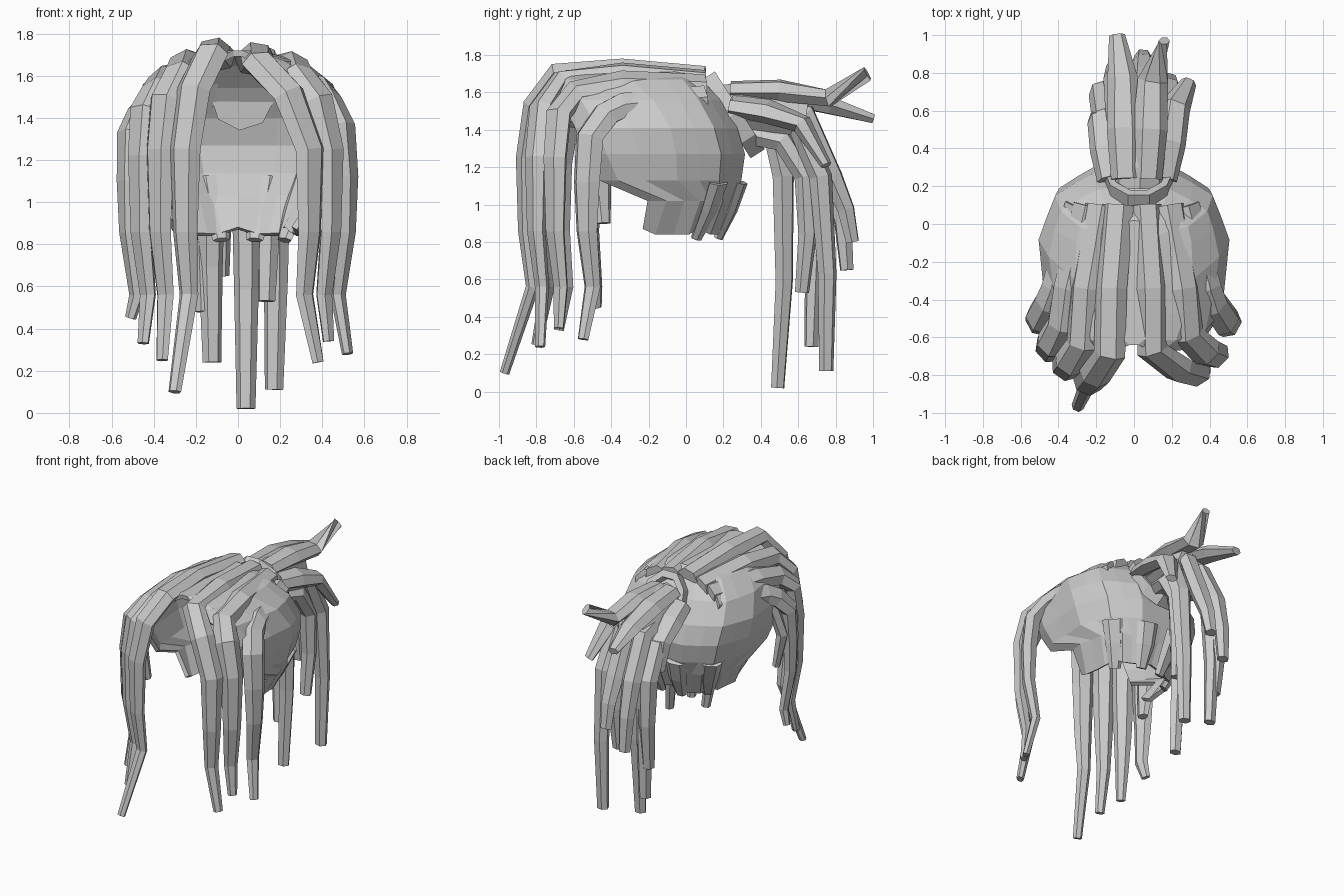
import bpy, bmesh, math
from mathutils import Vector

if "Cube" in bpy.data.objects:
    bpy.data.objects.remove(bpy.data.objects["Cube"])

def to_object(name, bm):
    bmesh.ops.recalc_face_normals(bm, faces=bm.faces)
    me = bpy.data.meshes.new(name)
    bm.to_mesh(me)
    bm.free()
    ob = bpy.data.objects.new(name, me)
    bpy.context.collection.objects.link(ob)
    return ob

def bridge(bm, a, b, closed=True):
    n = len(a)
    for i in range(n if closed else n - 1):
        j = (i + 1) % n
        bm.faces.new((a[i], a[j], b[j], b[i]))

def lock(name, pts, widths, thick=0.7, centre_y=-0.25, sides=6):
    """Faceted strand swept along pts; widths are (start, middle, end)."""
    P = [Vector(p) for p in pts]
    n = len(P)
    bm = bmesh.new()
    rings = []
    for k, p in enumerate(P):
        t = (P[min(k + 1, n - 1)] - P[max(k - 1, 0)]).normalized()
        out = p - Vector((0, centre_y, min(p.z, 1.2)))
        side = t.cross(out).normalized()
        up = side.cross(t)
        f = 2 * k / (n - 1)
        w0, w1, w2 = widths
        w = w0 + (w1 - w0) * f if f < 1 else w1 + (w2 - w1) * (f - 1)
        th = max(w * thick, 0.05)
        rings.append([bm.verts.new(p + side * (w / 2 * math.cos(a)) + up * (th / 2 * math.sin(a)))
                      for a in (2 * math.pi * i / sides for i in range(sides))])
    for a, b in zip(rings, rings[1:]):
        bridge(bm, a, b)
    bm.faces.new(rings[0])
    bm.faces.new(rings[-1])
    return to_object(name, bm)

# Hollow scalp shell, open at the face and below: z, half width, back y, front radius, sweep
bm = bmesh.new()
rings, N = [], 16
for z, hw, yb, rf, sweep in [(.84, .29, .19, .26, 105), (1.02, .39, .26, .30, 98),
                             (1.13, .44, .30, .48, 128), (1.27, .48, .32, .58, 130),
                             (1.41, .495, .28, .61, 134), (1.56, .44, .19, .61, 146),
                             (1.67, .31, .09, .56, 162), (1.72, .10, .02, .50, 172)]:
    ring = []
    for i in range(N + 1):
        a = math.radians(sweep * (2 * i / N - 1))
        s, c = math.sin(a), math.cos(a)
        r = 1.0 + (0.025 if i % 2 else -0.01)
        zz = z + (0.03 if z < 0.9 and i % 4 == 0 else 0)
        ring.append(bm.verts.new((hw * r * math.copysign(abs(s) ** 0.75, s),
                                  -0.15 + (yb + 0.15 if c > 0 else rf) * r * math.copysign(abs(c) ** 0.85, c), zz)))
    rings.append(ring)
for a, b in zip(rings, rings[1:]):
    bridge(bm, a, b, False)
top = rings[-1]
for i in range(N // 2 - 1):
    bm.faces.new((top[i], top[i + 1], top[N - i - 1], top[N - i]))
bm.faces.new(top[N // 2 - 1:N // 2 + 2])
scalp = to_object("scalp_shell", bm)
m = scalp.modifiers.new("thickness", 'SOLIDIFY')
m.thickness, m.offset = 0.03, -1

# Long strands swept forward over the crown and hanging beside the face
def front_strand(name, brow, cheek, tip):
    b, c, t = Vector(brow), Vector(cheek), Vector(tip)
    shoulder = (b + c) / 2 + Vector((.02 * math.copysign(1, b.x), -.035, .06))
    pts = [(b.x * .65, .10, b.z * .5 + .83), (b.x * .92, -.34, b.z + .05 - .5 * max(0, b.z - 1.64)), b, shoulder, c,
           (c.x, c.y, .86), (c.x * .93, c.y + .03, .56), t]
    lock(name, pts, (.17, .17, .065), .72)

for i, strand in enumerate([
        ((-.13, -.69, 1.70), (-.25, -.85, 1.25), (-.30, -.97, .10)),
        ((-.28, -.64, 1.61), (-.37, -.77, 1.25), (-.36, -.80, .25)),
        ((-.39, -.54, 1.53), (-.46, -.67, 1.22), (-.45, -.68, .33)),
        ((-.46, -.42, 1.43), (-.515, -.52, 1.10), (-.51, -.48, .45)),
        ((.10, -.67, 1.66), (.34, -.80, 1.25), (.38, -.78, .24)),
        ((.29, -.59, 1.60), (.44, -.70, 1.25), (.43, -.68, .34)),
        ((.43, -.43, 1.48), (.51, -.53, 1.12), (.52, -.55, .28))]):
    front_strand(f"front_strand_{i + 1}", *strand)
lock("short_side_strand", [(-.44, -.40, 1.4), (-.49, -.46, 1.15), (-.45, -.44, .90)], (.12, .13, .08))

# Short tufts at the nape
for i, x in enumerate((-.22, -.08, .08, .22)):
    y = .19 - 2.8 * x * x
    lock(f"nape_tuft_{i + 1}", [(x * 1.5, y + .12, 1.12), (x * 1.25, y + .07, .97), (x, y, .82)], (.16, .14, .08), .45)

# Tilted tie band around the tail
bm = bmesh.new()
axis, down, c = Vector((0, .84, .54)), Vector((0, .54, -.84)), Vector((.025, .25, 1.48))
loops = []
for r, h in [(.80, -.045), (1, -.045), (1, .045), (.80, .045)]:
    loops.append([bm.verts.new(c + axis * h + down * (.26 * r * math.cos(a)) + Vector((.185 * r * math.sin(a), 0, 0)))
                  for a in (2 * math.pi * (i + .5) / 10 for i in range(10))])
for k in range(4):
    bridge(bm, loops[k], loops[(k + 1) % 4])
to_object("tail_tie", bm)

# Tail root passing through the tie
lock("tail_root", [(.02, .20, 1.49), (.02, .30, 1.50), (.02, .45, 1.49), (.02, .64, 1.46)], (.30, .31, .24), 1.0, -.2, 8)

# Tail flicks: bend, then tip
for i, (bend, tip) in enumerate([((.10, .76, 1.57), (.16, .97, 1.70)), ((-.06, .77, 1.53), (-.09, 1.0, 1.46)),
                                 ((.22, .62, 1.43), (.29, .75, 1.21)), ((-.17, .56, 1.38), (-.19, .60, 1.18))]):
    z = 1.61 if i < 2 else 1.53
    root = Vector((bend[0] * .7, .24, z))
    lock(f"tail_flick_{i + 1}", [root, root.lerp(Vector(bend), .5) + Vector((0, 0, .02)), bend, tip],
         (.16, .20, .085), .65, .1)

# Hanging tail locks: side offset, height at the bend, bend y, tip y, tip z
for i, (x, zb, yb, yt, zt) in enumerate([(.05, 1.48, .64, .89, .80), (-.09, 1.44, .64, .86, .65),
                                         (.04, 1.36, .47, .49, .02), (-.13, 1.38, .54, .67, .24),
                                         (.18, 1.42, .60, .75, .11), (.14, 1.34, .52, .62, .53),
                                         (-.17, 1.36, .58, .68, .48)]):
    y2 = yb + .14 if zt > .6 else min(yb + .12, yt + .03)
    pts = [(x * .5, .33, zb + .04), (x * .9, yb, zb), (x, y2, 1.15),
           (x, (y2 + yt) / 2 + .02, (1.15 + zt) / 2), (x * .95, yt, zt)]
    lock(f"tail_lock_{i + 1}", pts, (.15, .145, .09), .85, .1)
